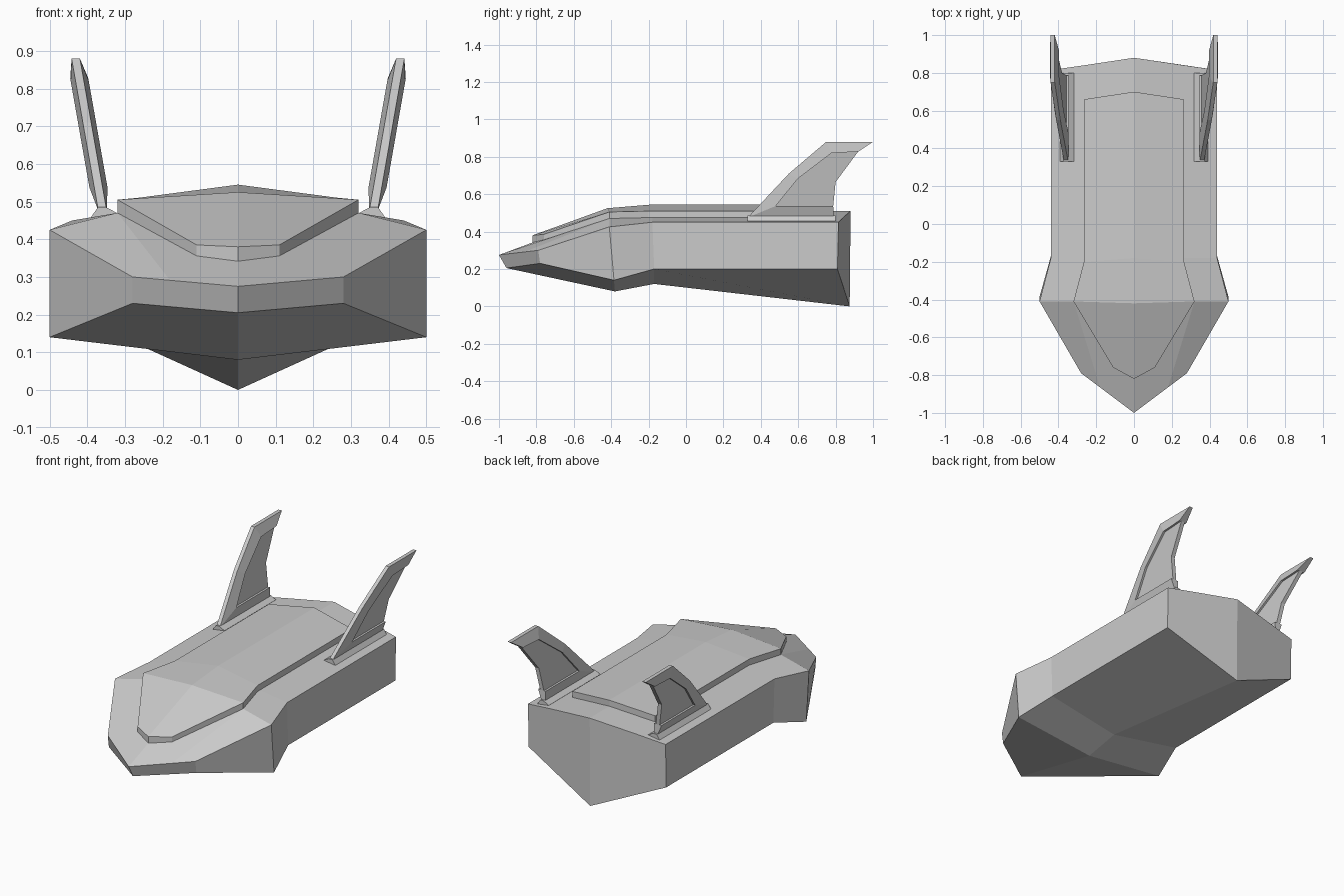
import bpy, bmesh

if "Cube" in bpy.data.objects:
    bpy.data.objects.remove(bpy.data.objects["Cube"])


def loft(name, sections, closed=True):
    """Skin equal-length sections, cap both ends, mirror across x = 0."""
    bm = bmesh.new()
    rows = [[bm.verts.new(p) for p in s] for s in sections]
    n = len(rows[0])
    for a, b in zip(rows, rows[1:]):
        for i in range(n if closed else n - 1):
            j = (i + 1) % n
            bm.faces.new((a[i], a[j], b[j], b[i]))
    bm.faces.new(rows[0])
    bm.faces.new(rows[-1][::-1])
    bmesh.ops.recalc_face_normals(bm, faces=bm.faces)
    me = bpy.data.meshes.new(name)
    bm.to_mesh(me)
    bm.free()
    ob = bpy.data.objects.new(name, me)
    bpy.context.collection.objects.link(ob)
    mod = ob.modifiers.new("mirror", 'MIRROR')
    mod.use_clip = True
    return ob


# hull half sections: deck centre, deck break, deck edge, chine, keel
loft("hull", [
    [(0, -1, .275), (.18, -.865, .291), (.28, -.79, .30), (.28, -.78, .23), (0, -.96, .205)],
    [(0, -.42, .49), (.32, -.41, .47), (.5, -.41, .425), (.5, -.385, .14), (0, -.38, .08)],
    [(0, -.18, .51), (.265, -.18, .475), (.44, -.18, .45), (.44, -.17, .20), (0, -.17, .12)],
    [(0, .88, .51), (.265, .84, .475), (.44, .815, .45), (.44, .81, .20), (0, .875, 0)],
], closed=False)


# raised deck panel: centre y, centre z, edge x, edge y, edge z
def panel_section(cy, cz, ex, ey, ez):
    return [(0, cy, cz), (ex, ey, ez), (ex, ey, ez - .045), (0, cy, cz - .045)]


loft("deck_panel", [panel_section(*s) for s in (
    (-.82, .38, .11, -.76, .385),
    (-.42, .525, .32, -.41, .505),
    (-.18, .545, .265, -.20, .51),
    (.70, .545, .265, .66, .51))], closed=False)


# fins lean outward: x of the mid-plane at height z, plus a sideways offset
def lean(y, z, off):
    return (.37 + .176 * (z - .535) + off, y, z)


outer = [(.79, .475), (.33, .475), (.55, .71), (.75, .88), (1.0, .88)]
inner = [(.787, .537), (.48, .537), (.597, .682), (.778, .82), (.92, .827)]

# bevelled fin frame, open at the trailing edge
loft("fin_frame", [
    [lean(*o, .011), lean(*i, .024), lean(*i, -.024), lean(*o, -.011)]
    for o, i in zip(outer, inner)])

# thin recessed web inside the frame
web = inner + [(.80, .665)]
loft("fin_web", [[lean(*p, s) for p in web] for s in (-.012, .012)])

# flared foot joining each fin to the deck
loft("fin_foot", [
    [(.318, y, .468), (.35, y, .485), (.372, y, .485), (.392, y, .456), (.392, y, .44), (.318, y, .45)]
    for y in (.33, .80)])
